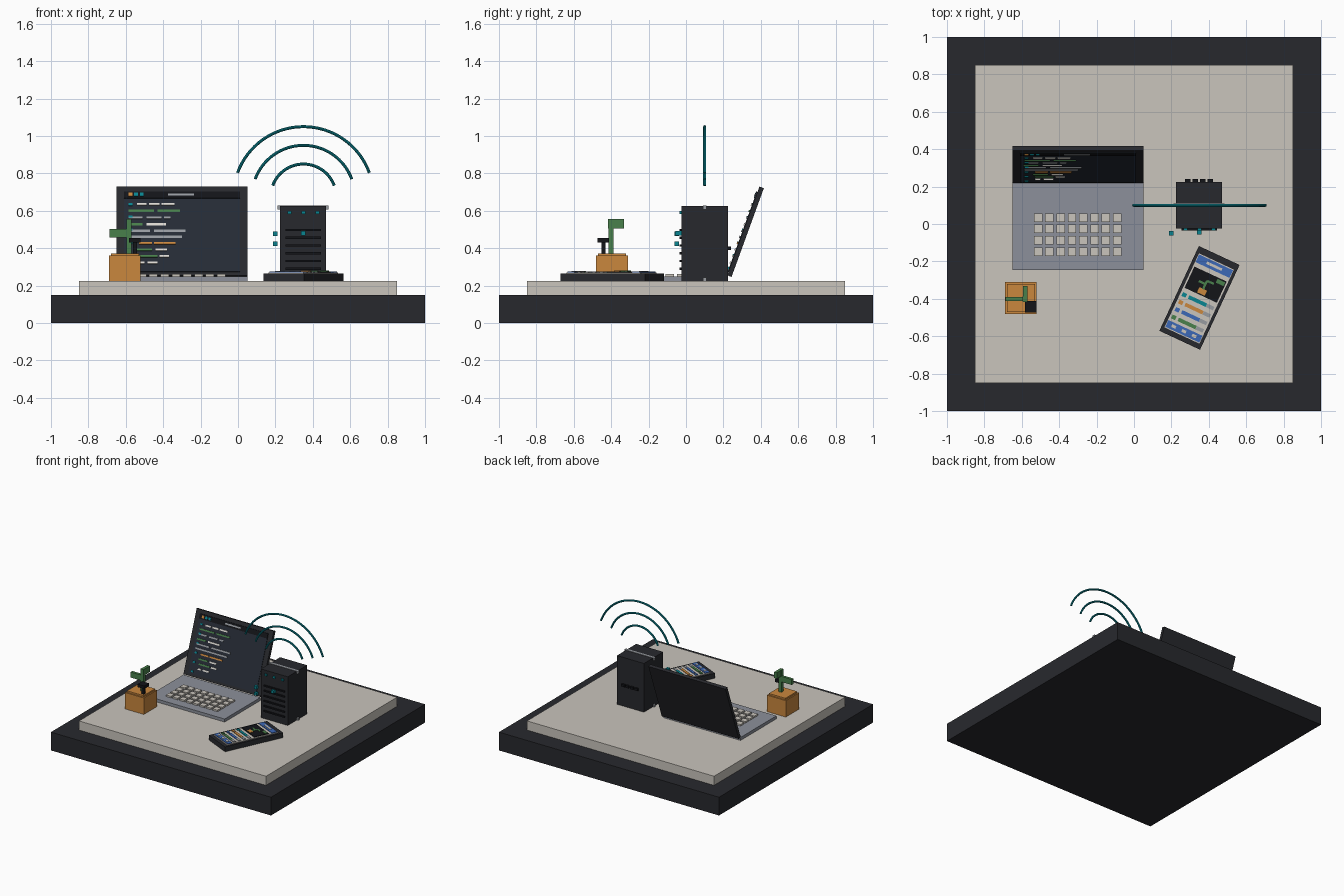
import bpy, bmesh
from math import radians, cos, sin
from mathutils import Matrix, Vector

if "Cube" in bpy.data.objects:
    bpy.data.objects.remove(bpy.data.objects["Cube"])


def material(name, hexcode):
    m = bpy.data.materials.new(name)
    rgb = [(int(hexcode[i:i + 2], 16) / 255) ** 2.2 for i in (0, 2, 4)]
    m.diffuse_color = (*rgb, 1)
    m.use_nodes = True
    m.node_tree.nodes["Principled BSDF"].inputs["Base Color"].default_value = m.diffuse_color
    return m


DARK = material("charcoal", "2c2d31")
BLACK = material("near_black", "1a1b1f")
STONE = material("warm_stone", "c8c3bb")
METAL = material("blue_grey_metal", "8b8f99")
GREY = material("mid_grey", "969a9f")
WHITE = material("off_white", "dcd9d2")
TEAL = material("teal", "128490")
ORANGE = material("orange", "c98640")
GREEN = material("green", "4a7f4c")
BLUE = material("blue", "3f68b5")
SLATE = material("screen_slate", "2a2f38")


def boxes(name, items, mat, frame=Matrix()):
    """One object made of boxes, each given as (x0, x1, y0, y1, z0, z1)."""
    bm = bmesh.new()
    for x0, x1, y0, y1, z0, z1 in items:
        mid = Vector((x0 + x1, y0 + y1, z0 + z1)) / 2
        size = Matrix.Diagonal((x1 - x0, y1 - y0, z1 - z0, 1))
        bmesh.ops.create_cube(bm, size=1, matrix=Matrix.Translation(mid) @ size)
    me = bpy.data.meshes.new(name)
    bm.to_mesh(me)
    bm.free()
    me.materials.append(mat)
    ob = bpy.data.objects.new(name, me)
    ob.matrix_world = frame
    bpy.context.collection.objects.link(ob)
    return ob


# Plinth and desk surface
boxes("plinth", [(-1, 1, -1, 1, 0, .15)], DARK)
boxes("desk_surface", [(-.85, .85, -.85, .85, .15, .225)], STONE)

# Laptop base with an 8 x 4 key grid
boxes("laptop_base", [(-.65, .05, -.245, .22, .225, .25)], METAL)
keys = []
for i in range(8):
    for j in range(4):
        x, y = -.513 + i * .0605, .034 - j * .0605
        keys.append((x - .0225, x + .0225, y - .0225, y + .0225, .25, .263))
boxes("laptop_keys", keys, STONE)

# Laptop lid, leaning back 20 degrees
tilt = radians(20)
lid = Matrix.Translation((0, .22, .255)) @ Matrix.Rotation(-tilt, 4, 'X')
boxes("laptop_lid", [(-.65, .05, 0, .025, 0, .505)], DARK, lid)
boxes("laptop_screen", [(-.61, .01, -.004, 0, .02, .475)], SLATE, lid)
boxes("screen_title_bar", [(-.61, .01, -.007, 0, .437, .475)], BLACK, lid)


def marks(name, spans, mat, h=.006):
    """Raised marks on the lid, each given as (x0, x1, front view z)."""
    items = [(a, b, -.010, 0, (z - .255) / cos(tilt) - h,
              (z - .255) / cos(tilt) + h) for a, b, z in spans]
    boxes(name, items, mat, lid)


for col, x, n in ((ORANGE, -.575, "close"), (TEAL, -.545, "middle"), (TEAL, -.515, "end")):
    marks("title_dot_" + n, [(x - .01, x + .01, .684)], col, .01)
marks("title_line", [(-.375, -.235, .684)], GREY)
marks("line_markers", [(-.585, -.565, .632 - i * .068) for i in range(6)], TEAL, .007)
marks("code_white", [(-.54, -.49, .632), (-.475, -.42, .632), (-.41, -.34, .632),
                     (-.49, -.385, .525), (-.44, -.38, .39),
                     (-.53, -.50, .32), (-.485, -.43, .32), (-.42, -.37, .355)], WHITE)
marks("code_green", [(-.585, -.45, .597), (-.43, -.31, .597), (-.59, -.51, .525),
                     (-.53, -.43, .355), (-.54, -.46, .39)], GREEN)
marks("code_grey", [(-.585, -.51, .561), (-.49, -.41, .561), (-.395, -.36, .561),
                    (-.585, -.47, .49), (-.45, -.28, .49), (-.585, -.30, .458)], GREY)
marks("code_orange", [(-.53, -.46, .425), (-.45, -.335, .425)], ORANGE)

# Computer tower with front slots, lamps, rear vents and bands
boxes("tower_case", [(.225, .47, -.025, .225, .225, .625)], DARK)
boxes("tower_front_slots", [(.255, .445, -.034, -.025, z - .006, z + .006)
                            for z in (.29, .331, .373, .414, .456, .498)], BLACK)
boxes("tower_lamps", [(x - .01, x + .01, -.035, -.025, .582, .598)
                      for x in (.275, .35, .425)], TEAL)
boxes("tower_power_button", [(.338, .362, -.055, -.025, .468, .492)], TEAL)
boxes("signal_cubes", [(.188, .212, -.062, -.038, z - .012, z + .012)
                       for z in (.425, .478)], TEAL)
boxes("tower_rear_vents", [(x - .014, x + .014, .225, .24, .39, .41)
                           for x in (.287, .328, .368, .408)], BLACK)
boxes("tower_bands", [(.212, .483, .09, .11, .607, .628),
                      (.212, .483, .09, .11, .226, .244)], GREY)

# Wireless signal arcs above the tower
for k, r in enumerate((.175, .275, .375)):
    cu = bpy.data.curves.new(f"signal_arc_{k + 1}", 'CURVE')
    cu.dimensions = '3D'
    cu.bevel_depth = .008
    cu.bevel_resolution = 2
    cu.use_fill_caps = True
    sp = cu.splines.new('POLY')
    n = 32
    sp.points.add(n)
    for i, p in enumerate(sp.points):
        a = radians(20 + 140 * i / n)
        p.co = (.35 + r * cos(a), .1, .675 + r * sin(a), 1)
    cu.materials.append(TEAL)
    ob = bpy.data.objects.new(cu.name, cu)
    bpy.context.collection.objects.link(ob)
    bpy.ops.object.select_all(action='DESELECT')
    ob.select_set(True)
    bpy.context.view_layer.objects.active = ob
    bpy.ops.object.convert(target='MESH')
    bpy.ops.object.shade_smooth_by_angle()

# Phone lying on the desk, turned 25 degrees
phone = Matrix.Translation((.35, -.395, .225)) @ Matrix.Rotation(radians(-25), 4, 'Z')
boxes("phone_body", [(-.12, .12, -.25, .25, 0, .04)], DARK, phone)
boxes("phone_screen", [(-.103, .103, -.222, .215, .04, .046)], STONE, phone)


def tiles(name, items, mat, top=.051):
    """Raised tiles on the phone, each given as (centre x, centre y, width, height)."""
    boxes(name, [(x - w / 2, x + w / 2, y - h / 2, y + h / 2, .044, top)
                 for x, y, w, h in items], mat, phone)


tiles("phone_bars", [(0, .187, .2, .045), (0, -.197, .2, .04)], BLUE)
tiles("phone_bar_lines", [(0, .187, .09, .014), (-.06, -.197, .025, .016),
                          (0, -.197, .025, .016), (.06, -.197, .025, .016)], STONE, .054)
tiles("phone_picture", [(0, .078, .19, .125)], BLACK)
tiles("picture_plant", [(-.002, .075, .012, .05), (-.022, .08, .04, .012),
                        (.018, .1, .04, .012), (.067, .122, .045, .022)], GREEN, .055)
tiles("picture_pot", [(-.002, .037, .045, .03)], ORANGE, .055)
for k, col in enumerate((TEAL, ORANGE, BLUE, GREEN)):
    v = -.02 - .044 * k
    tiles(f"list_row_{k + 1}", [(-.08, v, .024, .022), (-.002, v, .105, .02)], col)
    tiles(f"list_row_end_{k + 1}", [(.072, v, .042, .02)], GREY)

# Potted plant
boxes("plant_pot", [(-.69, -.52, -.48, -.31, .225, .36),
                    (-.68, -.53, -.47, -.32, .36, .373)], ORANGE)
boxes("plant_stem_and_leaves", [(-.595, -.57, -.414, -.388, .36, .555),
                                (-.688, -.57, -.412, -.39, .458, .503),
                                (-.593, -.569, -.416, -.332, .505, .555)], GREEN)
boxes("small_dark_sprout", [(-.562, -.54, -.452, -.43, .36, .435),
                            (-.582, -.522, -.472, -.412, .43, .455)], BLACK)
